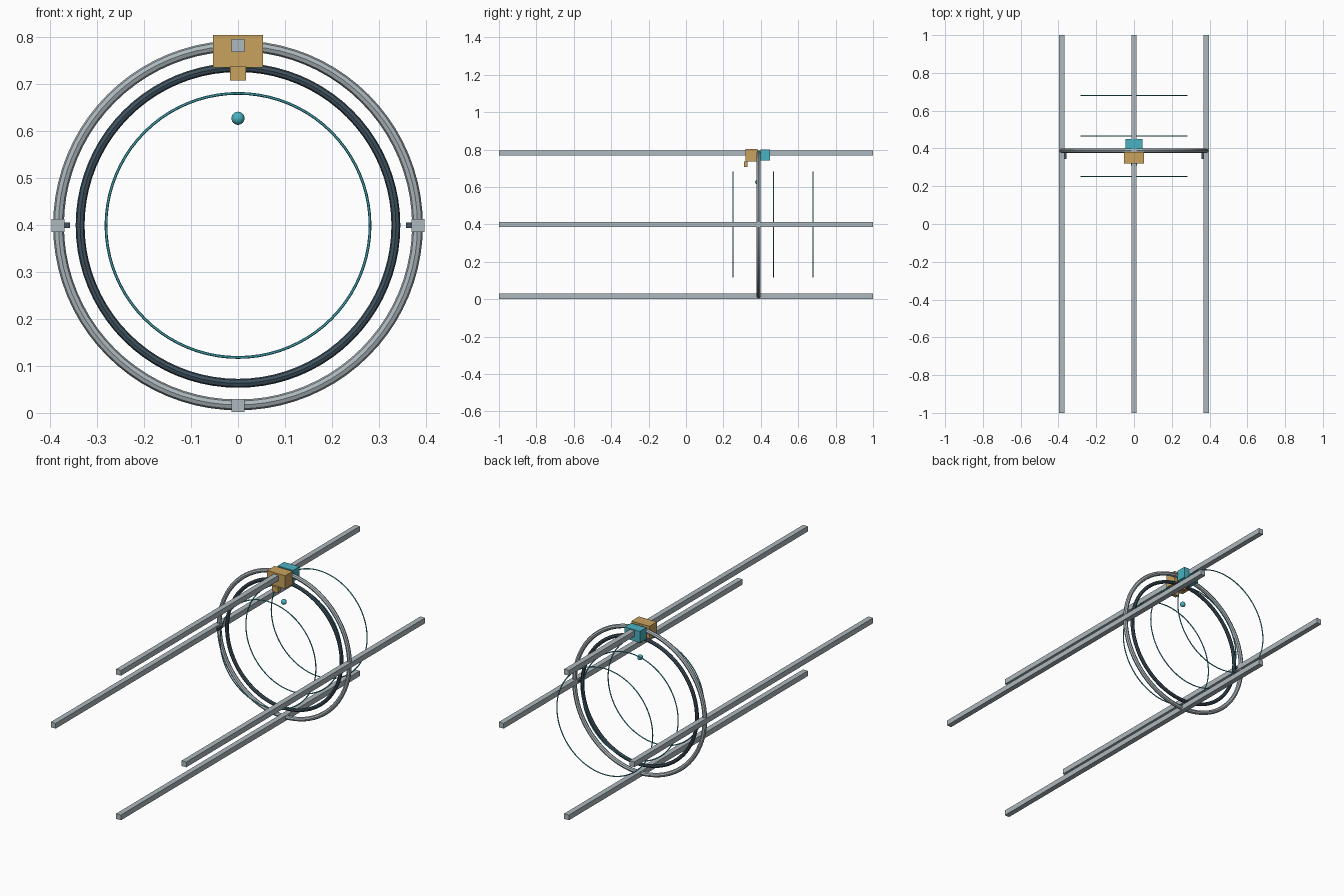
import bpy
from math import pi, cos, sin

if "Cube" in bpy.data.objects:
    bpy.data.objects.remove(bpy.data.objects["Cube"], do_unlink=True)


def material(name, rgb):
    m = bpy.data.materials.new(name)
    m.use_nodes = True
    m.diffuse_color = (*rgb, 1)
    m.node_tree.nodes["Principled BSDF"].inputs["Base Color"].default_value = (*rgb, 1)
    return m


STEEL = material("light steel", (0.42, 0.48, 0.51))
SLATE = material("dark slate", (0.05, 0.085, 0.115))
GOLD = material("ochre", (0.58, 0.36, 0.11))
TEAL = material("teal", (0.07, 0.45, 0.54))
ORANGE = material("burnt orange", (0.55, 0.2, 0.06))

MID_Z = 0.399      # height of the common axis
RING_Y = 0.388     # plane of the two heavy rings
RAIL_R = 0.383     # distance of the rails from the axis


def finish(name, mat):
    ob = bpy.context.object
    ob.name = name
    ob.data.materials.append(mat)
    return ob


def box(name, low, high, mat):
    centre = [(a + b) / 2 for a, b in zip(low, high)]
    bpy.ops.mesh.primitive_cube_add(size=1, location=centre)
    ob = finish(name, mat)
    ob.scale = [b - a for a, b in zip(low, high)]
    bpy.ops.object.transform_apply(location=False, rotation=False, scale=True)
    return ob


def ring(name, y, major, minor, sides, mat):
    bpy.ops.mesh.primitive_torus_add(
        major_radius=major, minor_radius=minor, major_segments=80,
        minor_segments=sides, location=(0, y, MID_Z), rotation=(pi / 2, 0, 0))
    ob = finish(name, mat)
    bpy.ops.object.shade_smooth_by_angle(angle=pi / 6)
    return ob


# Four long square rails around the axis
half = 0.014
for i, side in enumerate(("left", "top", "right", "bottom")):
    x = RAIL_R * cos(i * pi / 2)
    z = MID_Z + RAIL_R * sin(i * pi / 2)
    box(side + "_rail", (x - half, -1, z - half), (x + half, 1, z + half), STEEL)

# Heavy outer and inner rings
ring("outer_ring", RING_Y, 0.382, 0.0115, 8, STEEL)
ring("inner_ring", RING_Y, 0.336, 0.0095, 8, SLATE)

# Thin hoops along the axis
for label, y in (("front", 0.251), ("middle", 0.467), ("back", 0.68)):
    ring(label + "_hoop", y, 0.281, 0.003, 6, TEAL)

# Blocks riding on the top rail
box("front_block", (-0.053, 0.319, 0.735), (0.053, 0.382, 0.804), GOLD)
box("front_block_foot", (-0.017, 0.309, 0.707), (0.017, 0.33, 0.737), GOLD)
box("back_block", (-0.045, 0.397, 0.741), (0.045, 0.45, 0.801), TEAL)
box("contact_pad", (-0.012, 0.379, 0.709), (0.012, 0.397, 0.75), ORANGE)

# Small side tabs beside the left and right rails
for side, s in (("left", 1), ("right", -1)):
    xs = sorted((s * 0.358, s * 0.372))
    box(side + "_tab", (xs[0], 0.345, MID_Z - 0.006), (xs[1], 0.376, MID_Z + 0.006), SLATE)

# Small ball inside the hoops
bpy.ops.mesh.primitive_uv_sphere_add(
    segments=24, ring_count=12, radius=0.014, location=(0, RING_Y - 0.004, 0.627))
finish("ball", TEAL)
bpy.ops.object.shade_smooth()
